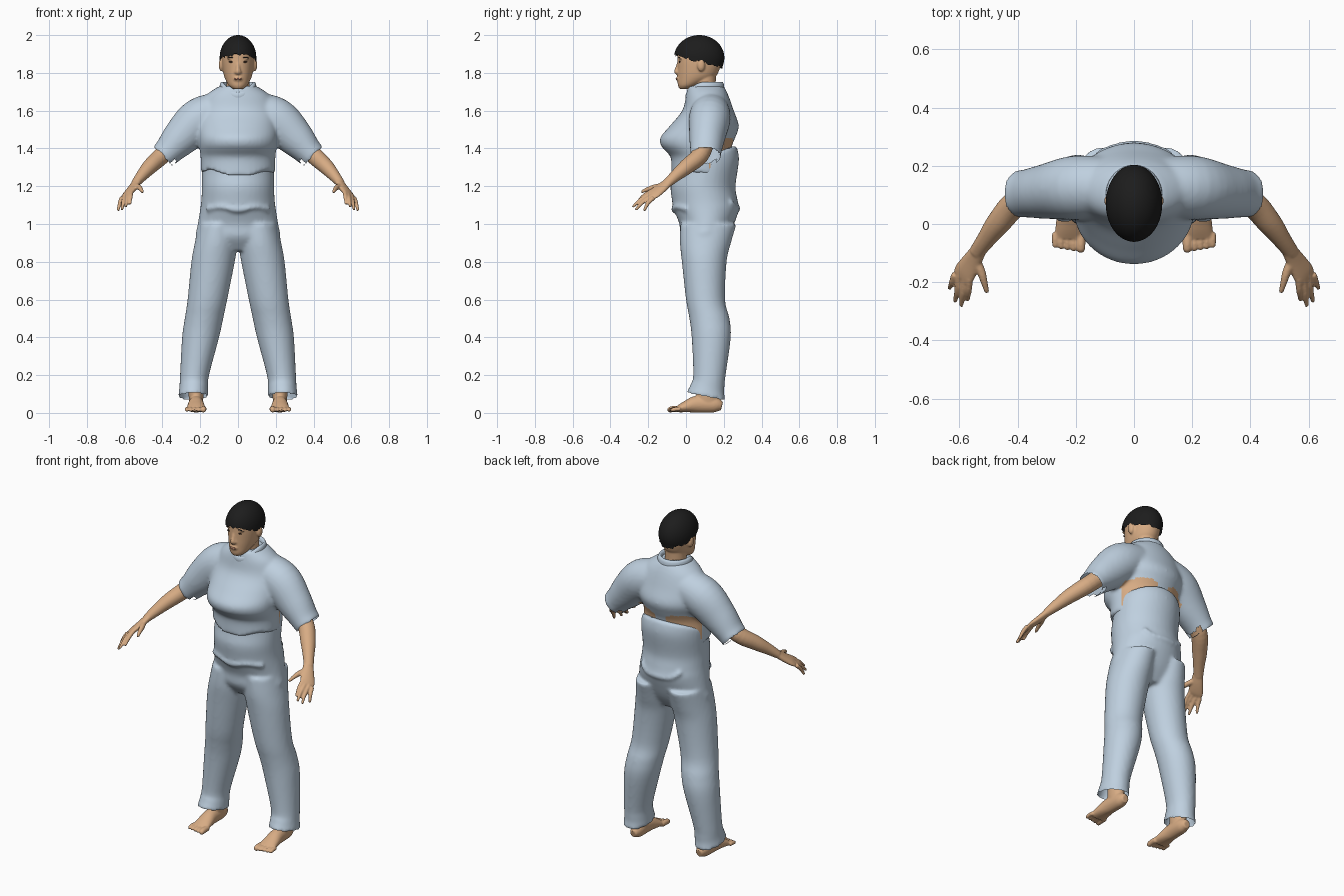
import bpy, bmesh, math, random
from mathutils import Vector, Matrix

random.seed(4)
if "Cube" in bpy.data.objects:
    bpy.data.objects.remove(bpy.data.objects["Cube"])


def material(name, rgb):
    m = bpy.data.materials.new(name)
    m.use_nodes = True
    m.diffuse_color = (*rgb, 1)
    m.node_tree.nodes["Principled BSDF"].inputs["Base Color"].default_value = (*rgb, 1)
    return m


CLOTH = material("pale blue cloth", (0.52, 0.63, 0.74))
SKIN = material("skin", (0.68, 0.41, 0.23))
HAIR = material("black hair", (0.012, 0.012, 0.012))
EYE = material("dark brown eye", (0.05, 0.025, 0.015))
LIP = material("lip", (0.52, 0.25, 0.16))


def smooth_rows(rows, steps=5):
    """Catmull-Rom interpolation through rows of numbers."""
    pad = [rows[0]] + list(rows) + [rows[-1]]
    out = []
    for a, b, c, d in zip(pad, pad[1:], pad[2:], pad[3:]):
        for k in range(steps):
            t = k / steps
            out.append([q + 0.5 * t * (r - p + t * (2*p - 5*q + 4*r - s + t * (3*(q - r) + s - p)))
                        for p, q, r, s in zip(a, b, c, d)])
    return out + [list(rows[-1])]


def skin_rings(bm, rings, closed=False):
    loops = [[bm.verts.new(p) for p in ring] for ring in rings]
    n = len(loops[0])
    pairs = list(zip(loops, loops[1:])) + ([(loops[-1], loops[0])] if closed else [])
    for lo, hi in pairs:
        for i in range(n):
            bm.faces.new((lo[i], lo[(i + 1) % n], hi[(i + 1) % n], hi[i]))
    if not closed:
        bm.faces.new(loops[0][::-1])
        bm.faces.new(loops[-1])


def loft(bm, rows, bend=lambda v: v, n=40):
    """Upright form; each row is height, centre x, half width, front y, back y."""
    rings = []
    for z, cx, hw, yf, yb in smooth_rows(rows):
        ring = []
        for i in range(n):
            a = math.tau * i / n
            ring.append(bend(Vector((cx + hw * math.cos(a),
                                     (yf + yb) / 2 + (yb - yf) / 2 * math.sin(a), z))))
        rings.append(ring)
    skin_rings(bm, rings)


def tube(bm, rows, ref, n=20):
    """Limb along a path; each row is x, y, z, radius across ref, radius along ref."""
    rows = smooth_rows(rows)
    rings = []
    for i, row in enumerate(rows):
        p = Vector(row[:3])
        d = (Vector(rows[min(i + 1, len(rows) - 1)][:3]) - Vector(rows[max(i - 1, 0)][:3])).normalized()
        u = d.cross(Vector(ref)).normalized()
        w = u.cross(d)
        rings.append([p + u * row[3] * math.cos(math.tau * k / n) + w * row[4] * math.sin(math.tau * k / n)
                      for k in range(n)])
    skin_rings(bm, rings)


def ball(bm, centre, size):
    bmesh.ops.create_uvsphere(bm, u_segments=20, v_segments=12, radius=1,
                              matrix=Matrix.Translation(centre) @ Matrix.Diagonal((*size, 1)))


def finish(name, bm, mats, voxel=0, relax=4, mirror=False):
    """Turn the pieces into one object, fused into a single smooth surface."""
    bmesh.ops.recalc_face_normals(bm, faces=bm.faces)
    me = bpy.data.meshes.new(name)
    bm.to_mesh(me)
    bm.free()
    ob = bpy.data.objects.new(name, me)
    bpy.context.collection.objects.link(ob)
    if voxel:
        r = ob.modifiers.new("fuse", 'REMESH')
        r.mode, r.voxel_size = 'VOXEL', voxel
        s = ob.modifiers.new("relax", 'SMOOTH')
        s.iterations = relax
        dg = bpy.context.evaluated_depsgraph_get()
        ob.data = bpy.data.meshes.new_from_object(ob.evaluated_get(dg))
        ob.modifiers.clear()
    ob.data.materials.clear()
    for m in mats:
        ob.data.materials.append(m)
    for f in ob.data.polygons:
        f.material_index = 0
        f.use_smooth = True
    if mirror:
        ob.modifiers.new("mirror", 'MIRROR').use_mirror_merge = False
    return ob


def open_ends(ob, rule):
    bm = bmesh.new()
    bm.from_mesh(ob.data)
    bmesh.ops.delete(bm, geom=[f for f in bm.faces if rule(f.calc_center_median(), f.normal)], context='FACES')
    bm.to_mesh(ob.data)
    bm.free()


# Shirt: chest and two sleeves
bm = bmesh.new()
loft(bm, [(1.27, 0, .197, -.078, .24), (1.35, 0, .198, -.08, .24), (1.39, 0, .202, -.112, .24),
          (1.42, 0, .206, -.135, .245), (1.46, 0, .21, -.135, .262), (1.52, 0, .215, -.085, .28),
          (1.6, 0, .21, -.02, .253), (1.68, 0, .17, .0, .225), (1.73, 0, .1, .01, .2)],
     lambda v: v + Vector((0, 0, -.025 * math.cos(v.x * 16) if v.z < 1.3 and v.y < 0 else 0)))
for s in (-1, 1):
    tube(bm, [(.08 * s, .13, 1.6, .1, .1), (.2 * s, .125, 1.555, .115, .11),
              (.3 * s, .112, 1.46, .1, .095), (.37 * s, .105, 1.385, .077, .083),
              (.4 * s, .104, 1.355, .074, .082)], (0, 1, 0), 32)
shirt = finish("shirt", bm, [CLOTH, SKIN], .01, 8)
axis = Vector((.7, 0, -.7))
open_ends(shirt, lambda c, n: abs(c.x) > .33 and Vector((abs(n.x), n.y, n.z)).dot(axis) > .75 and c.z < 1.42)
# Bare patches on the lower back
for f in shirt.data.polygons:
    x, y, z = f.center
    if y > .12 and z < 1.455 - 3 * (abs(x) - .11) ** 2 and .035 < abs(x) < .205 and z > 1.3:
        f.material_index = 1

# Collar: a raised band round the neck
bm = bmesh.new()
rings = []
for i in range(48):
    a = math.tau * i / 48
    out = Vector((math.cos(a), math.sin(a), 0))
    low = max(0, -math.sin(a)) ** 2
    c = Vector((.085 * out.x, .1 + .09 * out.y, 1.722 - .045 * low))
    rings.append([c + out * .013 * math.cos(t) + Vector((0, 0, .032 - .008 * low)) * math.sin(t)
                  for t in [math.tau * k / 10 for k in range(10)]])
skin_rings(bm, rings, True)
finish("collar", bm, [CLOTH])

# Trousers: waist, hips, legs and soft folds
bm = bmesh.new()
loft(bm, [(.86, 0, .17, .02, .18), (.93, 0, .222, -.028, .225), (1.0, 0, .213, -.035, .255),
          (1.08, 0, .2, -.066, .28), (1.13, 0, .194, -.075, .272), (1.2, 0, .191, -.082, .262),
          (1.29, 0, .19, -.07, .28), (1.335, 0, .188, -.066, .272), (1.35, 0, .18, -.06, .26)],
     lambda v: v + Vector((0, 0, max(0, v.z - 1.2) * 2.4 * (v.y - .08))))
for s in (-1, 1):
    loft(bm, [(.085, .238 * s, .08, .0, .21), (.13, .235 * s, .076, .022, .202), (.2, .23 * s, .077, .038, .21),
              (.4, .198 * s, .098, .03, .237), (.5, .18 * s, .102, .018, .23), (.6, .162 * s, .105, .0, .207),
              (.8, .132 * s, .115, -.022, .215), (.9, .116 * s, .113, -.032, .238), (1.0, .105 * s, .104, -.03, .268)],
         lambda v: v + Vector((0, 0, -.2 * (v.y - .1) if v.z < .15 else 0)))
tube(bm, [(-.165, .005, 1.08, .014, .014), (-.09, -.052, 1.09, .01, .01), (0, -.066, 1.075, .014, .014),
          (.09, -.052, 1.09, .01, .01), (.165, .005, 1.08, .014, .014)], (0, 0, 1))
tube(bm, [(-.13, .235, 1.12, .013, .013), (-.08, .26, 1.085, .013, .013), (0, .276, 1.08, .013, .013),
          (.08, .26, 1.085, .013, .013), (.13, .235, 1.12, .013, .013)], (0, 0, 1))
trousers = finish("trousers", bm, [CLOTH], .01, 6)
open_ends(trousers, lambda c, n: c.z < .15 and n.z < -.6)

# Arm with palm, fingers and thumb
bm = bmesh.new()
across = Vector((.07, .02, -.045)).normalized()
tube(bm, [(.3, .11, 1.46, .05, .05), (.4, .075, 1.365, .047, .047), (.465, .005, 1.305, .041, .042),
          (.51, -.055, 1.255, .031, .032), (.543, -.1, 1.215, .022, .027)], across)
tube(bm, [(.53, -.085, 1.23, .02, .026), (.555, -.125, 1.195, .019, .035),
          (.58, -.165, 1.165, .016, .042), (.592, -.185, 1.152, .011, .041)], across)
knuckle = Vector((.59, -.18, 1.155))
tips = [(.572, -.262, 1.105), (.594, -.282, 1.09), (.615, -.267, 1.074), (.635, -.222, 1.07)]
for i, tip in enumerate(tips):
    base = knuckle + across * (-.031 + .021 * i)
    mid = base.lerp(Vector(tip), .5) + Vector((0, -.004, .006))
    tube(bm, [(*base, .012, .012), (*mid, .011, .011), (*tip, .007, .007)], across, 12)
tube(bm, [(.545, -.115, 1.205, .014, .016), (.525, -.165, 1.195, .015, .015),
          (.515, -.2, 1.185, .012, .012), (.505, -.236, 1.17, .008, .008)], across, 12)
finish("arms", bm, [SKIN], .005, 3, True)

# Foot with ankle and toes
bm = bmesh.new()
loft(bm, [(.05, .222, .036, .05, .175), (.1, .222, .04, .055, .165), (.2, .222, .045, .06, .17),
          (.3, .215, .05, .07, .18)], n=24)
tube(bm, [(.22, .19, .035, .022, .02), (.22, .15, .043, .041, .036), (.222, .06, .046, .045, .04),
          (.222, 0, .033, .031, .047), (.222, -.045, .019, .017, .051)], (1, 0, 0), 24)
for i in range(5):
    x, r = .183 + .021 * i + (.004 if i else 0), .0165 if i == 0 else .0115
    end = -.088 + .004 * i
    tube(bm, [(x, -.03, .02, r, r), (x, end + .02, .02, r, r), (x, end, .016, r * .9, r * .9),
              (x, end - .01, .014, r * .5, r * .5)], (1, 0, 0), 12)
finish("feet", bm, [SKIN], .005, 3, True)

# Head with neck, nose and ears
bm = bmesh.new()
loft(bm, [(1.715, 0, .026, -.034, .02), (1.735, 0, .05, -.043, .07), (1.775, 0, .071, -.045, .15),
          (1.82, 0, .081, -.045, .178), (1.87, 0, .085, -.045, .188), (1.92, 0, .082, -.04, .186),
          (1.96, 0, .06, -.005, .15)])
loft(bm, [(1.6, 0, .075, .035, .18), (1.7, 0, .062, .038, .158), (1.8, 0, .06, .04, .16)])
tube(bm, [(0, -.036, 1.865, .008, .008), (0, -.045, 1.83, .01, .01), (0, -.05, 1.807, .013, .015),
          (0, -.042, 1.797, .01, .014)], (1, 0, 0), 12)
ball(bm, (0, -.042, 1.768), (.024, .01, .014))
for s in (-1, 1):
    ball(bm, (.088 * s, .08, 1.842), (.014, .021, .034))
    ball(bm, (.012 * s, -.044, 1.803), (.009, .01, .008))
    ball(bm, (.036 * s, -.028, 1.876), (.024, .01, .006))
finish("head", bm, [SKIN], .005, 3)

# Eyes, brows and lips
for name, mat, spots in (("eyes", EYE, [(.036, -.034, 1.858, .014, .004, .0045)]),
                         ("eyebrows", HAIR, [(.038, -.036, 1.881, .018, .004, .0025)]),
                         ("lips", LIP, [(.008, -.05, 1.768, .014, .0045, .005)])):
    bm = bmesh.new()
    for x, y, z, *size in spots:
        for s in (-1, 1):
            ball(bm, (x * s, y, z), size)
    finish(name, bm, [mat])

# Close-cropped hair with a ragged, backward-sloping edge
bm = bmesh.new()
bmesh.ops.create_uvsphere(bm, u_segments=56, v_segments=36, radius=1,
                          matrix=Matrix.Translation((0, .07, 1.88)) @ Matrix.Diagonal((.097, .133, .12, 1)))
bmesh.ops.bisect_plane(bm, geom=bm.verts[:] + bm.edges[:] + bm.faces[:], plane_co=(0, -.06, 1.9),
                       plane_no=(0, .068, .26), clear_inner=True)
for v in bm.verts:
    if v.is_boundary:
        v.co.z += random.uniform(-.014, .004)
finish("hair", bm, [HAIR])
